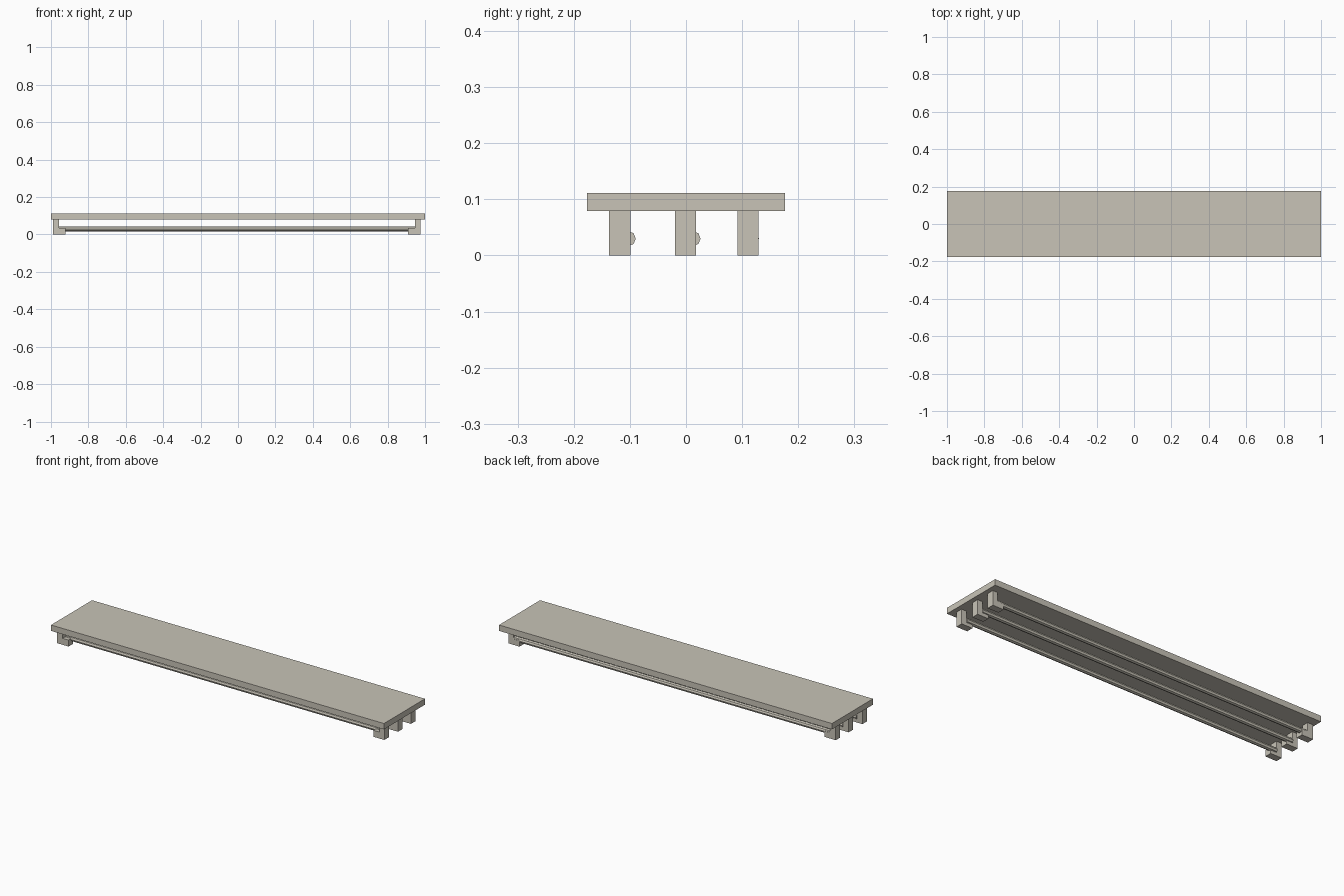
import bpy
import bmesh
from math import pi
from mathutils import Matrix

cube = bpy.data.objects.get("Cube")
if cube:
    bpy.data.objects.remove(cube, do_unlink=True)

STONE = (0.58, 0.55, 0.475, 1)
stone = bpy.data.materials.new("warm_grey")
stone.use_nodes = True
stone.diffuse_color = STONE
stone.node_tree.nodes["Principled BSDF"].inputs["Base Color"].default_value = STONE


def finish(name, bm):
    bmesh.ops.recalc_face_normals(bm, faces=bm.faces)
    mesh = bpy.data.meshes.new(name)
    bm.to_mesh(mesh)
    bm.free()
    mesh.materials.append(stone)
    obj = bpy.data.objects.new(name, mesh)
    bpy.context.collection.objects.link(obj)
    return obj


def extrude_profile(name, profile, y0, y1):
    """Extrude an x-z outline from y0 to y1."""
    bm = bmesh.new()
    face = bm.faces.new([bm.verts.new((x, y0, z)) for x, z in profile])
    result = bmesh.ops.extrude_face_region(bm, geom=[face])
    verts = [v for v in result["geom"] if isinstance(v, bmesh.types.BMVert)]
    bmesh.ops.translate(bm, verts=verts, vec=(0, y1 - y0, 0))
    return finish(name, bm)


def rod(name, x0, x1, y, z, radius):
    """Octagonal rod along x with a corner facing front and back."""
    bm = bmesh.new()
    bmesh.ops.create_cone(bm, cap_ends=True, segments=8, radius1=radius,
                          radius2=radius, depth=x1 - x0,
                          matrix=Matrix.Translation(((x0 + x1) / 2, y, z))
                          @ Matrix.Rotation(pi / 2, 4, 'Y'))
    return finish(name, bm)


def bracket(name, outer, inner, toe, y):
    """L-shaped bracket: upright post with a foot pointing inward."""
    foot_top, top, half = 0.035, 0.079, 0.019
    outline = [(outer, 0), (toe, 0), (toe, foot_top),
               (inner, foot_top), (inner, top), (outer, top)]
    return extrude_profile(name, outline, y - half, y + half)


# Top slab
extrude_profile("top_slab", [(-1, 0.079), (1, 0.079), (1, 0.111), (-1, 0.111)],
                -0.176, 0.176)

# Three rows of brackets, each pair joined by a rod
rows = [("front", -0.118, -0.103), ("middle", -0.001, 0.0125), ("back", 0.1105, 0.1165)]
for row, y, rod_y in rows:
    bracket(row + "_right_bracket", -0.99, -0.957, -0.922, y)
    bracket(row + "_left_bracket", 0.975, 0.946, 0.909, y)
    rod(row + "_rod", -0.957, 0.946, rod_y, 0.03, 0.0135)
